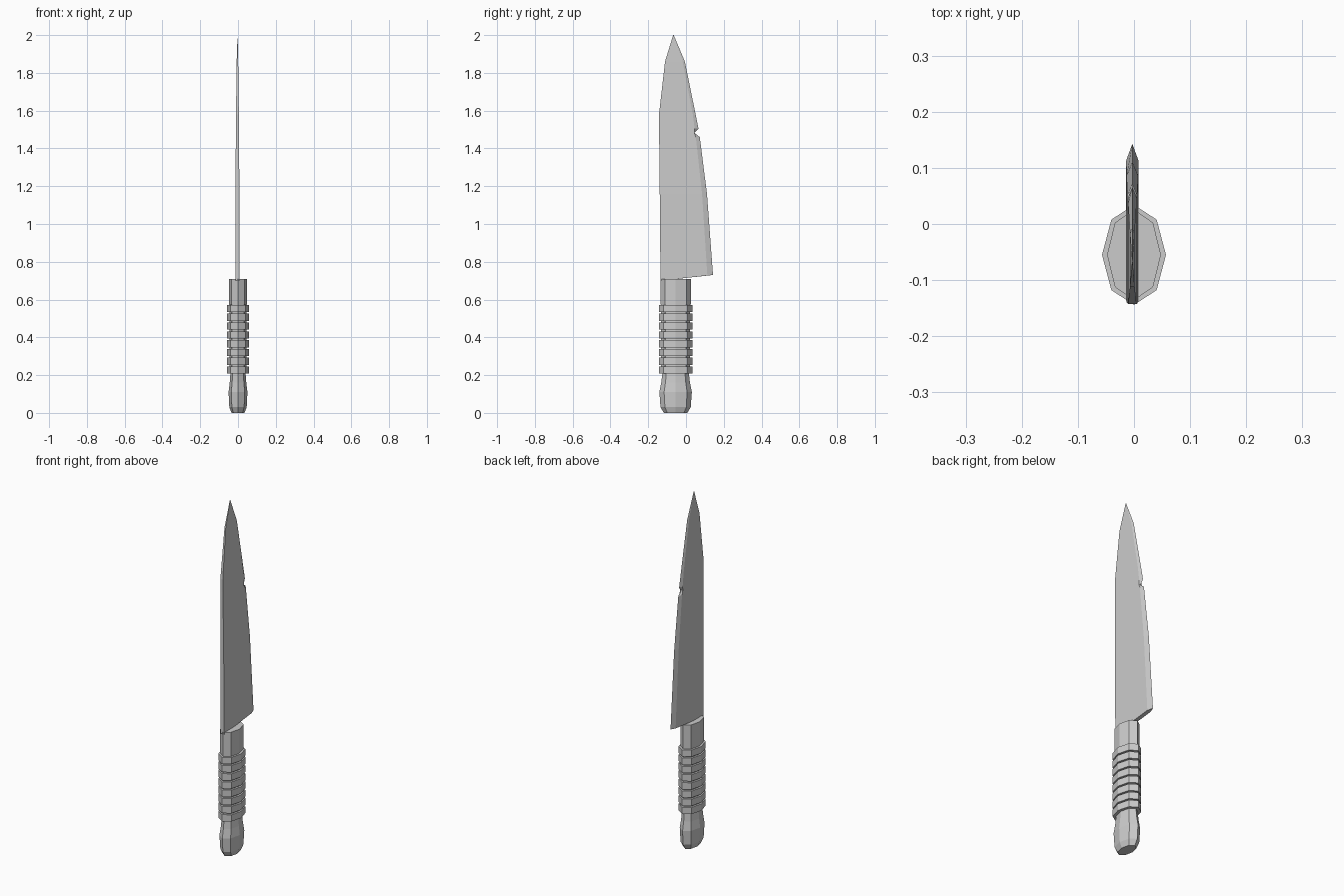
import bpy
import math

cube = bpy.data.objects.get("Cube")
if cube:
    bpy.data.objects.remove(cube)

grey = bpy.data.materials.new("light_grey")
grey.use_nodes = True
colour = (0.6, 0.6, 0.6, 1)
grey.diffuse_color = colour
grey.node_tree.nodes["Principled BSDF"].inputs["Base Color"].default_value = colour

HANDLE_Y = -0.055


def loft(name, sections):
    """Skin a list of closed cross-sections and cap both ends."""
    n = len(sections[0])
    verts = [p for s in sections for p in s]
    faces = [list(range(n))[::-1]]
    for r in range(len(sections) - 1):
        for i in range(n):
            j = (i + 1) % n
            faces.append([r * n + i, r * n + j, (r + 1) * n + j, (r + 1) * n + i])
    faces.append([(len(sections) - 1) * n + i for i in range(n)])
    mesh = bpy.data.meshes.new(name)
    mesh.from_pydata(verts, [], faces)
    mesh.materials.append(grey)
    mesh.validate()
    obj = bpy.data.objects.new(name, mesh)
    bpy.context.collection.objects.link(obj)
    return obj


def octagon(z, rx, ry):
    """Oval eight-sided handle section with corners on both axes."""
    angles = [math.tau * i / 8 for i in range(8)]
    return [(rx * math.cos(a), HANDLE_Y + ry * math.sin(a), z) for a in angles]


# Pommel: swells, then narrows towards the grip
pommel = [(0, 0.034, 0.062), (0.03, 0.046, 0.08), (0.11, 0.05, 0.086),
          (0.16, 0.044, 0.076), (0.21, 0.04, 0.07)]
loft("pommel", [octagon(*p) for p in pommel])

# Grip core and collar
loft("grip_core", [octagon(z, 0.045, 0.077) for z in (0.21, 0.58)])
loft("collar", [octagon(z, 0.048, 0.081) for z in (0.575, 0.71)])

# Grip rings
pitch = 0.0465
for i in range(8):
    z = 0.208 + i * pitch
    loft(f"grip_ring_{i + 1}",
         [octagon(h, 0.057, 0.089) for h in (z, z + 0.038)])


# Blade: flat spine, flat sides, bevelled cutting edge with a small nick
def blade_section(z, half, spine, bevel, edge, slant=0):
    x = -0.003
    zb, ze = z + slant * 0.9, z + slant
    return [(x - half, spine, z), (x + half, spine, z), (x + half, bevel, zb),
            (x, edge, ze), (x - half, bevel, zb)]


blade = [
    (0.70, 0.011, -0.135, 0.113, 0.143, 0.03),
    (1.16, 0.0105, -0.139, 0.085, 0.111),
    (1.46, 0.0085, -0.142, 0.052, 0.073),
    (1.482, 0.0083, -0.142, 0.044, 0.045),
    (1.505, 0.0081, -0.142, 0.046, 0.066),
    (1.58, 0.0075, -0.143, 0.036, 0.051),
    (1.86, 0.004, -0.111, -0.018, -0.006),
    (2.0, 0.0005, -0.068, -0.066, -0.065),
]
loft("blade", [blade_section(*b) for b in blade])
